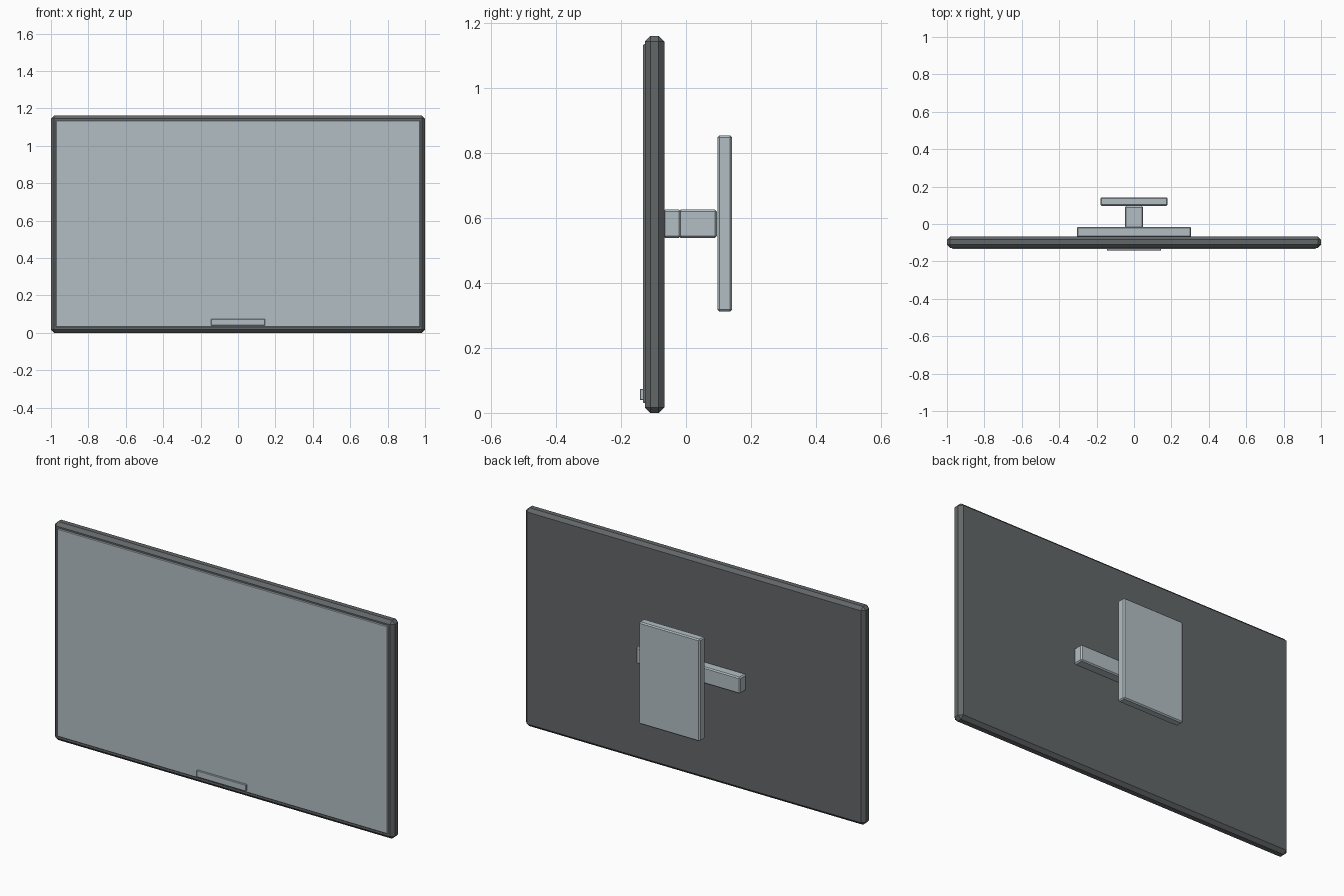
import bpy
import bmesh
from mathutils import Vector

cube = bpy.data.objects.get("Cube")
if cube:
    bpy.data.objects.remove(cube, do_unlink=True)


def make_material(name, rgb):
    mat = bpy.data.materials.new(name)
    mat.use_nodes = True
    mat.diffuse_color = (*rgb, 1)
    mat.node_tree.nodes["Principled BSDF"].inputs["Base Color"].default_value = (*rgb, 1)
    return mat


DARK = make_material("charcoal grey", (0.125, 0.135, 0.14))
LIGHT = make_material("pale blue grey", (0.45, 0.52, 0.55))


def box(name, low, high, mat, bevel):
    """Chamfered box spanning two opposite corners."""
    low, high = Vector(low), Vector(high)
    mesh = bpy.data.meshes.new(name)
    bm = bmesh.new()
    bmesh.ops.create_cube(bm, size=1)
    bmesh.ops.scale(bm, vec=high - low, verts=bm.verts)
    bmesh.ops.bevel(bm, geom=bm.edges[:], offset=bevel, segments=1,
                    affect='EDGES', clamp_overlap=True)
    bm.to_mesh(mesh)
    bm.free()
    mesh.materials.append(mat)
    obj = bpy.data.objects.new(name, mesh)
    obj.location = (low + high) / 2
    bpy.context.collection.objects.link(obj)
    return obj


# Display panel
box("display_frame", (-1, -0.127, 0), (1, -0.067, 1.162), DARK, 0.017)
box("screen", (-0.973, -0.133, 0.03), (0.973, -0.115, 1.136), LIGHT, 0.003)
box("front_badge_plate", (-0.145, -0.142, 0.039), (0.145, -0.13, 0.074), LIGHT, 0.002)

# Wall mount
box("mount_crossbar", (-0.306, -0.07, 0.539), (0.306, -0.016, 0.627), LIGHT, 0.006)
box("mount_arm", (-0.049, -0.022, 0.539), (0.049, 0.095, 0.627), LIGHT, 0.006)
box("wall_plate", (-0.18, 0.097, 0.312), (0.18, 0.142, 0.855), LIGHT, 0.006)
